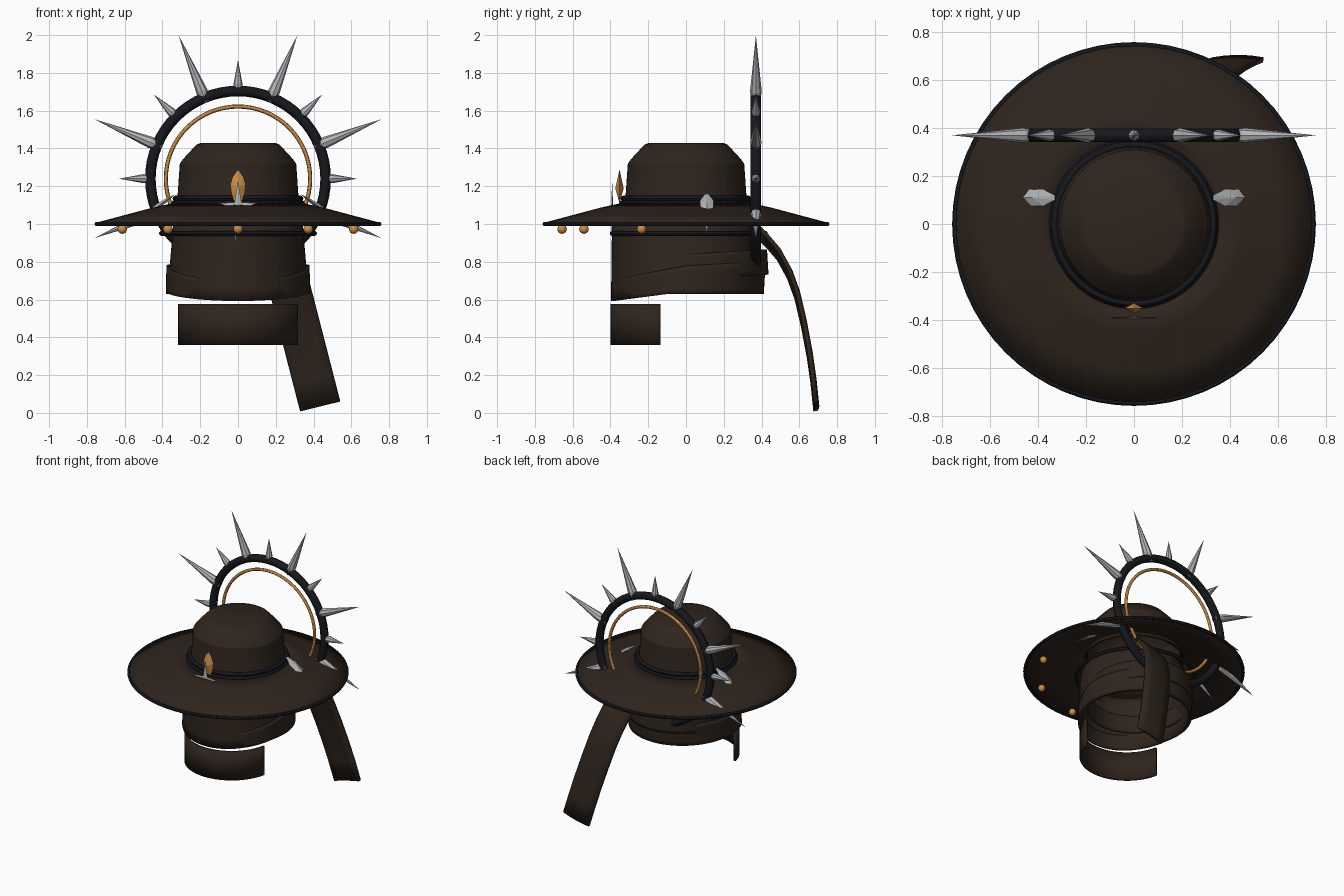
import bpy, bmesh
from math import sin, cos, pi, radians
from mathutils import Vector, Matrix

if "Cube" in bpy.data.objects:
    bpy.data.objects.remove(bpy.data.objects["Cube"])


def material(name, rgb):
    m = bpy.data.materials.new(name)
    m.diffuse_color = (*rgb, 1)
    m.use_nodes = True
    m.node_tree.nodes["Principled BSDF"].inputs["Base Color"].default_value = m.diffuse_color
    return m


CLOTH = material("dark_cloth", (0.028, 0.018, 0.012))
BLACK = material("black_trim", (0.008, 0.009, 0.012))
METAL = material("steel", (0.45, 0.46, 0.48))
BRONZE = material("bronze", (0.6, 0.27, 0.06))
smooth = []


def finish(name, bm, mat, thick=0, is_smooth=True, normals=True):
    if normals:
        bmesh.ops.recalc_face_normals(bm, faces=bm.faces)
    me = bpy.data.meshes.new(name)
    bm.to_mesh(me)
    bm.free()
    ob = bpy.data.objects.new(name, me)
    bpy.context.collection.objects.link(ob)
    me.materials.append(mat)
    if thick:
        mod = ob.modifiers.new("thickness", 'SOLIDIFY')
        mod.thickness = thick
        mod.offset = 0
    if is_smooth:
        smooth.append(ob)
    return ob


def sheet(name, rows, mat, closed=False, thick=0):
    """Skin a list of equal-length point rows."""
    bm = bmesh.new()
    vs = [[bm.verts.new(p) for p in row] for row in rows]
    n = len(rows[0])
    for a, b in zip(vs, vs[1:]):
        for i in range(n if closed else n - 1):
            j = (i + 1) % n
            bm.faces.new((a[i], a[j], b[j], b[i]))
    return finish(name, bm, mat, thick)


def revolve(name, profile, mat, seg=64, thick=0):
    rows = [[(r * cos(2 * pi * i / seg), r * sin(2 * pi * i / seg), z) for i in range(seg)]
            for r, z in profile]
    return sheet(name, rows, mat, True, thick)


def torus(name, R, r, loc, mat, upright=False, seg=64, sides=12):
    rows = []
    for k in range(sides + 1):
        a = 2 * pi * k / sides
        rows.append([((R + r * cos(a)) * cos(2 * pi * i / seg),
                      (R + r * cos(a)) * sin(2 * pi * i / seg), r * sin(a)) for i in range(seg)])
    ob = sheet(name, rows, mat, True)
    ob.location = loc
    if upright:
        ob.rotation_euler.x = pi / 2
    return ob


def blade(name, outline, half, origin, u, v, mat):
    """Faceted plate: flat outline with a raised centre on both sides."""
    u, v = Vector(u).normalized(), Vector(v).normalized()
    n = u.cross(v)
    o = Vector(origin)
    bm = bmesh.new()
    vs = [bm.verts.new(o + u * a + v * b) for a, b in outline]
    for s in (1, -1):
        c = bm.verts.new(o + u * outline[0][0] + n * half * s)
        for i in range(len(vs)):
            bm.faces.new((vs[i], vs[(i + 1) % len(vs)], c))
    # move the ridge points to the outline's middle
    mid = sum(a for a, b in outline) / len(outline)
    for p in bm.verts[:]:
        if p not in vs:
            p.co += u * (mid - outline[0][0])
    return finish(name, bm, mat, is_smooth=False)


# hat crown, brim and trims
revolve("hat_crown", [(0.335, 1.09), (0.32, 1.15), (0.308, 1.32), (0.285, 1.35),
                      (0.22, 1.42), (0.2, 1.428), (0.001, 1.43)], CLOTH)
revolve("hat_brim", [(0.335, 1.105), (0.45, 1.08), (0.6, 1.04), (0.75, 1.0)], CLOTH, thick=0.014)
torus("brim_edge", 0.748, 0.011, (0, 0, 1.0), BLACK)
torus("hat_band_upper", 0.331, 0.015, (0, 0, 1.135), BLACK)
torus("hat_band_lower", 0.34, 0.014, (0, 0, 1.11), BLACK)
torus("under_brim_band", 0.405, 0.013, (0, 0.015, 0.95), BLACK)

# bronze beads below the brim
for deg in (-69, -34.5, 0, 34.5, 69):
    bm = bmesh.new()
    bmesh.ops.create_uvsphere(bm, u_segments=16, v_segments=10, radius=0.025)
    a = radians(deg)
    finish("brim_bead", bm, BRONZE).location = (0.656 * sin(a), -0.656 * cos(a), 0.973)

# halo rings and spikes
HC = Vector((0, 0.37, 1.24))
torus("halo_ring", 0.464, 0.028, HC, BLACK, True)
torus("halo_inner_ring", 0.382, 0.011, HC, BRONZE, True)
for k in range(-5, 6):
    a = k * pi / 8
    tip, w = (0.823, 0.031) if k % 2 else (0.63, 0.024)
    bm = bmesh.new()
    ring = [[bm.verts.new((r * cos(i * pi / 4), r * sin(i * pi / 4), z)) for i in range(8)]
            for r, z in ((w * 0.7, 0.44), (w, 0.5))]
    top = bm.verts.new((0, 0, tip))
    bm.faces.new(ring[0])
    for i in range(8):
        j = (i + 1) % 8
        bm.faces.new((ring[0][i], ring[0][j], ring[1][j], ring[1][i]))
        bm.faces.new((ring[1][i], ring[1][j], top))
    bm.transform(Matrix.Translation(HC) @ Matrix.Rotation(a, 4, 'Y'))
    finish("halo_spike", bm, METAL, is_smooth=False)

# side spear plates piercing the brim
half_spear = [(0.03, 0.022), (0.06, 0.036), (0.13, 0.034), (0.19, 0.02)]
spear = [(0, 0.01)] + half_spear + [(0.366, 0)] + [(a, -b) for a, b in half_spear[::-1]] + [(0, -0.01)]
for s in (-1, 1):
    blade("side_spear", spear, 0.014, (0.33 * s, 0.11, 1.16), (0.3 * s, 0, -0.21), (0, 1, 0), METAL)

# front ornament: bronze flame over a steel star
half_flame = [(0.11, 0.028), (0.07, 0.041), (0.02, 0.035), (-0.02, 0.02)]
flame = [(0.15, 0)] + half_flame + [(-0.03, 0)] + [(a, -b) for a, b in half_flame[::-1]]
blade("front_flame", flame, 0.022, (0, -0.352, 1.14), (0, 0, 1), (1, 0, 0), BRONZE)
half_star = [(0.025, 0.018), (0.02, 0.1), (-0.01, 0.025), (-0.06, 0.065), (-0.045, 0.015)]
star = [(0.14, 0)] + half_star + [(-0.23, -0.02)] + [(a, -b) for a, b in half_star[::-1]]
blade("front_star", star, 0.006, (0, -0.391, 1.09), (0, 0, 1), (1, 0, 0), METAL)


# head wraps
def wrap(name, rx, ry, cy, top, bottom, thick=0.014, steps=6, seg=64):
    """Oval cloth tube; rx and ry are (bottom, top), edges are heights as functions of y."""
    rows = []
    for k in range(steps + 1):
        t = k / steps
        row = []
        for i in range(seg):
            a = 2 * pi * i / seg
            x = (rx[0] + (rx[1] - rx[0]) * t) * cos(a)
            y = cy[0] + (cy[1] - cy[0]) * t + (ry[0] + (ry[1] - ry[0]) * t) * sin(a)
            row.append((x, y, bottom(y) + (top(y) - bottom(y)) * t))
        rows.append(row)
    return sheet(name, rows, CLOTH, True, thick)


def low_edge(y):
    return 0.63 - max(0, -0.1 - y) * 0.13


def mid_edge(y):
    return 0.78 + (y * 0.2 if y < 0 else y * 0.05)


wrap("upper_wrap", (0.368, 0.335), (0.395, 0.365), (0.005, -0.02), lambda y: 1.0, low_edge)
wrap("lower_wrap", (0.375, 0.372), (0.395, 0.4), (0.01, 0.015), mid_edge, low_edge)
wrap("back_fold", (0.345, 0.35), (0.37, 0.36), (0.06, 0.062),
     lambda y: 0.84 + y * 0.06, lambda y: 0.71 + y * 0.05)

# front neck guard
arc = [radians(-169 + 158 * i / 32) for i in range(33)]
sheet("neck_guard", [[(0.318 * cos(a), -0.075 + 0.318 * sin(a), z) for a in arc]
                     for z in (0.36, 0.47, 0.577)], CLOTH, thick=0.014)

# hanging sash tail
path = [(0.39, 0.96), (0.44, 0.91), (0.50, 0.84), (0.555, 0.74), (0.595, 0.63), (0.63, 0.48),
        (0.66, 0.32), (0.68, 0.18), (0.695, 0.035)]
rows = []
for y, z in path:
    cx = 0.435 - 0.257 * (z - 0.035)
    rows.append([(cx + 0.105 * t, y - 0.01 * t * t, z + 0.026 * t) for t in (-1, -0.5, 0, 0.5, 1)])
sheet("sash_tail", rows, CLOTH, thick=0.022)

# smooth shading with sharp edges kept
bpy.ops.object.select_all(action='DESELECT')
for ob in smooth:
    ob.select_set(True)
bpy.context.view_layer.objects.active = smooth[0]
bpy.ops.object.shade_smooth_by_angle(angle=radians(30))
